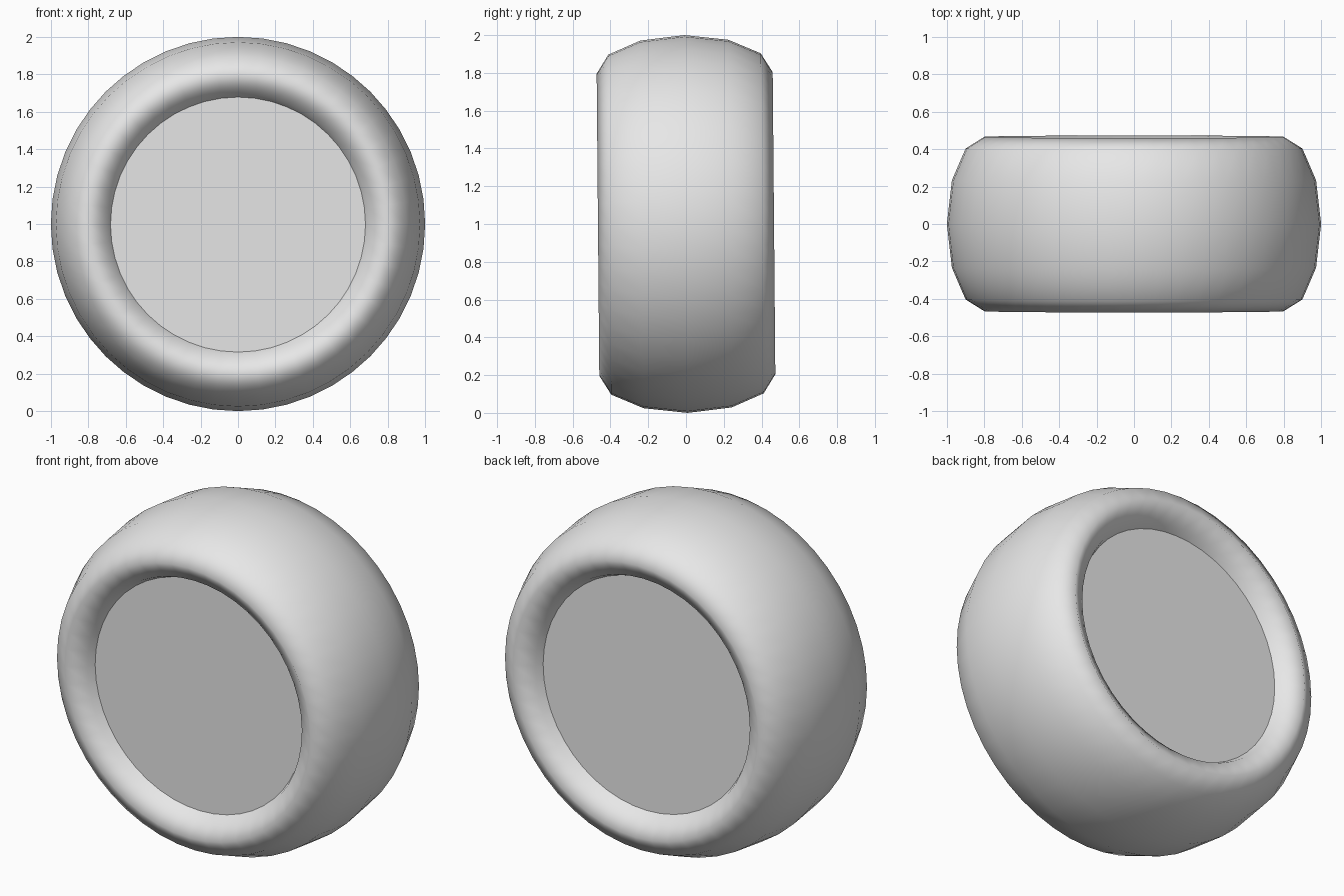
import bpy
from math import radians

old = bpy.data.objects.get("Cube")
if old:
    bpy.data.objects.remove(old, do_unlink=True)

# One plain grey for the whole wheel
grey = bpy.data.materials.new("plain grey")
grey.use_nodes = True
colour = (0.8, 0.8, 0.8, 1)
grey.diffuse_color = colour
grey.node_tree.nodes["Principled BSDF"].inputs["Base Color"].default_value = colour

AXLE_TILT = radians(90.5)


def finish(name):
    ob = bpy.context.object
    ob.name = name
    ob.data.materials.append(grey)
    return ob


# Tyre: a ring stretched along the axle
bpy.ops.mesh.primitive_torus_add(major_radius=0.8, minor_radius=0.2,
                                 major_segments=48, minor_segments=12,
                                 location=(0, 0, 1), rotation=(AXLE_TILT, 0, 0))
tyre = finish("tyre")
tyre.scale.z = 2.33
bpy.ops.object.shade_smooth()

# Hub: a flat-faced drum filling the hole, recessed on both sides
bpy.ops.mesh.primitive_cylinder_add(vertices=32, radius=0.69, depth=0.72,
                                    location=(0, 0, 1), rotation=(AXLE_TILT, 0, 0))
finish("hub")
